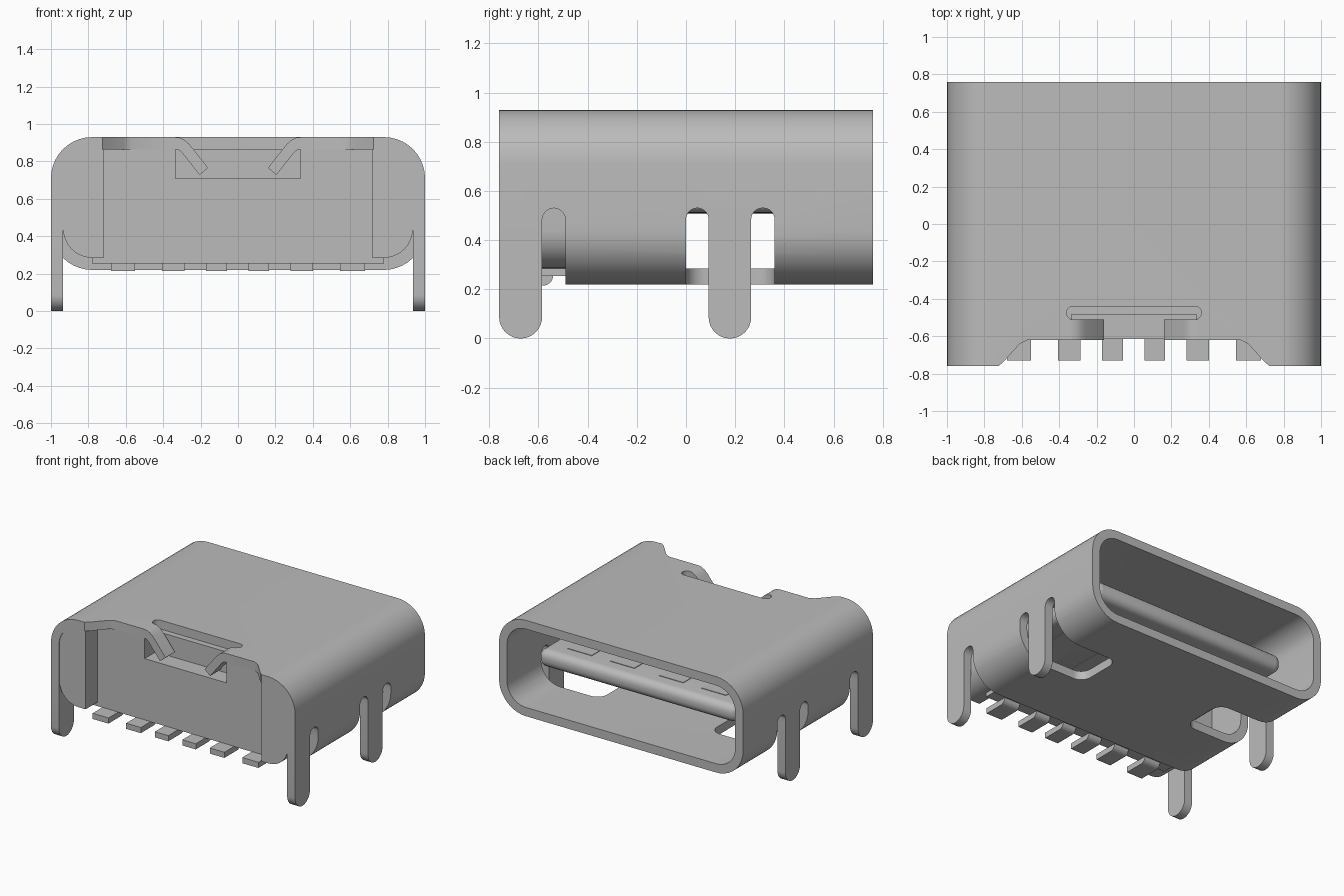
import bpy, bmesh, math
from mathutils import Vector

if "Cube" in bpy.data.objects:
    bpy.data.objects.remove(bpy.data.objects["Cube"], do_unlink=True)

# single plain metal grey
grey = bpy.data.materials.new("plain grey")
grey.use_nodes = True
COLOUR = (0.5, 0.5, 0.5, 1)
grey.diffuse_color = COLOUR
grey.node_tree.nodes["Principled BSDF"].inputs["Base Color"].default_value = COLOUR

THICK = 0.065
FRONT, BACK = -0.76, 0.76


def arc(cu, cv, r, start, end, n=8):
    return [(cu + r * math.cos(math.radians(start + (end - start) * i / n)),
             cv + r * math.sin(math.radians(start + (end - start) * i / n)))
            for i in range(n + 1)]


def rounded(u0, u1, v0, v1, r, n=10):
    return (arc(u1 - r, v1 - r, r, 0, 90, n) + arc(u0 + r, v1 - r, r, 90, 180, n)
            + arc(u0 + r, v0 + r, r, 180, 270, n) + arc(u1 - r, v0 + r, r, 270, 360, n))


def prism(name, points, axis, a, b):
    """Extrude a 2D outline along an axis from a to b."""
    place = {"x": lambda u, v, t: (t, u, v),
             "y": lambda u, v, t: (u, t, v),
             "z": lambda u, v, t: (u, v, t)}[axis]
    bm = bmesh.new()
    face = bm.faces.new([bm.verts.new(place(u, v, a)) for u, v in points])
    ext = bmesh.ops.extrude_face_region(bm, geom=[face])
    moved = [g for g in ext["geom"] if isinstance(g, bmesh.types.BMVert)]
    bmesh.ops.translate(bm, verts=moved, vec=Vector(place(0, 0, b - a)))
    bmesh.ops.remove_doubles(bm, verts=bm.verts, dist=1e-5)
    bmesh.ops.recalc_face_normals(bm, faces=bm.faces)
    mesh = bpy.data.meshes.new(name)
    bm.to_mesh(mesh)
    bm.free()
    mesh.materials.append(grey)
    obj = bpy.data.objects.new(name, mesh)
    bpy.context.collection.objects.link(obj)
    return obj


def box(name, x0, x1, y0, y1, z0, z1):
    return prism(name, [(x0, y0), (x1, y0), (x1, y1), (x0, y1)], "z", z0, z1)


def bake(obj):
    mesh = bpy.data.meshes.new_from_object(
        obj.evaluated_get(bpy.context.evaluated_depsgraph_get()))
    obj.modifiers.clear()
    obj.data = mesh


def cut(obj, cutter):
    mod = obj.modifiers.new("cut", "BOOLEAN")
    mod.operation, mod.solver, mod.object = "DIFFERENCE", "EXACT", cutter
    bpy.context.view_layer.update()
    bake(obj)
    bpy.data.objects.remove(cutter, do_unlink=True)


parts = []

# shell: rounded tube open at both ends
shell = prism("shell", rounded(-1, 1, 0.22, 0.93, 0.22), "y", FRONT, BACK)
inner = rounded(-1 + THICK, 1 - THICK, 0.22 + THICK, 0.93 - THICK, 0.155)
cut(shell, prism("bore", inner, "y", -1, 1))
parts.append(shell)

# notch and slit in the top edge
half = [(0.76, -0.8), (0.72, -0.755), (0.7, -0.74), (0.61, -0.64), (0.57, -0.62),
        (0.34, -0.62), (0.34, -0.48)]
cut(shell, prism("notch", half + [(-x, y) for x, y in reversed(half)], "z", 0.8, 1))
cut(shell, prism("slit", rounded(-0.36, 0.36, -0.51, -0.44, 0.034), "z", 0.8, 1))

# open underside below the front, with a slot beside each front leg
under = ([(-1, 0.1), (-0.49, 0.1)] + arc(-0.5375, 0.4825, 0.0475, 0, 180)
         + [(-0.585, 0.44), (-1, 0.44)])
cut(shell, prism("underside", under, "x", -1.2, 1.2))

# openings the rear legs are folded out of
for s in (1, -1):
    x0, x1 = sorted((s * 0.45, s * 1.4))
    cut(shell, prism("leg_opening", rounded(x0, x1, 0, 0.36, 0.08), "z", 0.1, 0.44))
    for y0, y1 in ((0, 0.092), (0.265, 0.36)):
        cut(shell, prism("leg_slot", rounded(y0, y1, 0.3, 0.53, 0.046), "x", s * 0.9, s * 1.1))

# legs
for side, s in (("left", 1), ("right", -1)):
    for place, y0, y1 in (("front", FRONT, -0.585), ("rear", 0.092, 0.265)):
        r = (y1 - y0) / 2
        outline = [(y1, 0.44), (y0, 0.44)] + arc((y0 + y1) / 2, r, r, 180, 360, 16)
        parts.append(prism(f"{place}_leg_{side}", outline, "x", s * (1 - THICK), s))

# spring tabs bent down from the top
upper = [(0.34, 0.93), (0.31, 0.927), (0.285, 0.914), (0.26, 0.892), (0.16, 0.766)]
lower = [(0.205, 0.728), (0.3, 0.847), (0.315, 0.86), (0.34, 0.865)]
for side, s in (("left", 1), ("right", -1)):
    parts.append(prism(f"spring_tab_{side}", [(s * x, z) for x, z in upper + lower],
                       "y", -0.62, -0.51))

# insulating housing with recessed centre and tab pocket
housing = prism("housing", inner, "y", -0.755, -0.3)
cut(housing, box("recess", -0.72, 0.72, -1, -0.615, 0, 1.2))
cut(housing, box("pocket", -0.335, 0.335, -1, -0.485, 0.71, 1.2))
parts.append(housing)
parts.append(box("housing_base", -0.78, 0.78, -0.615, -0.49, 0.255, 0.3))

# solder pins
for i, (x, w) in enumerate(((-0.615, 0.13), (-0.345, 0.12), (-0.115, 0.11),
                            (0.11, 0.11), (0.34, 0.12), (0.612, 0.132))):
    profile = [(-0.73, 0.257), (-0.73, 0.215)] + arc(-0.582, 0.257, 0.042, 270, 360)
    parts.append(prism(f"solder_pin_{i + 1}", profile, "x", x - w / 2, x + w / 2))

# contact tongue with a rounded nose
tongue = box("tongue", -0.81, 0.81, -0.35, 0.58, 0.51, 0.64)
bevel = tongue.modifiers.new("round", "BEVEL")
bevel.width, bevel.segments = 0.055, 5
bpy.context.view_layer.update()
bake(tongue)
parts.append(tongue)

# flat contacts on both faces of the tongue
for i, x in enumerate((-0.55, -0.2, 0.2, 0.55)):
    for face, z in (("upper", 0.638), ("lower", 0.506)):
        parts.append(box(f"{face}_contact_{i + 1}", x - 0.1, x + 0.1, -0.3, 0.46, z, z + 0.006))

# smooth rounded faces, keep edges sharp
bpy.ops.object.select_all(action="DESELECT")
for obj in parts:
    obj.select_set(True)
bpy.context.view_layer.objects.active = shell
bpy.ops.object.shade_smooth_by_angle(angle=math.radians(30))
